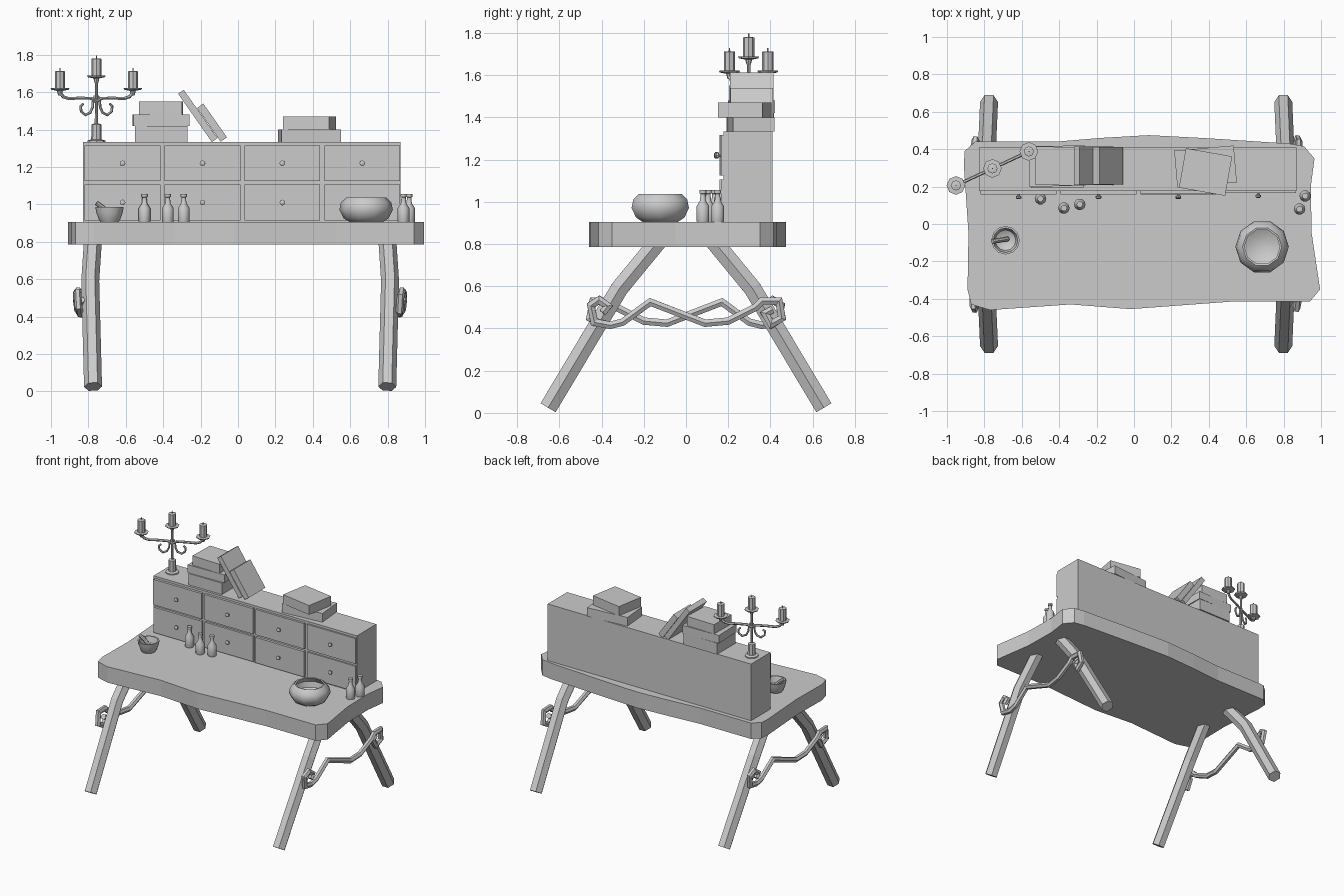
import bpy, bmesh, random
from math import sin, cos, pi, radians
from mathutils import Vector, Matrix

if "Cube" in bpy.data.objects:
    bpy.data.objects.remove(bpy.data.objects["Cube"])

random.seed(4)


def finish(bm, name, smooth=None):
    bmesh.ops.recalc_face_normals(bm, faces=bm.faces)
    me = bpy.data.meshes.new(name)
    bm.to_mesh(me)
    bm.free()
    ob = bpy.data.objects.new(name, me)
    bpy.context.collection.objects.link(ob)
    if smooth:
        me.shade_smooth()
        me.set_sharp_from_angle(angle=radians(smooth))
    return ob


def skin(bm, rings):
    """Bridge consecutive vertex rings and cap both ends."""
    n = len(rings[0])
    vs = [[bm.verts.new(p) for p in r] for r in rings]
    for a, b in zip(vs, vs[1:]):
        for i in range(n):
            j = (i + 1) % n
            bm.faces.new((a[i], a[j], b[j], b[i]))
    bm.faces.new(vs[0])
    bm.faces.new(vs[-1])


def lathe(name, loc, profile, n=10, smooth=40):
    bm = bmesh.new()
    skin(bm, [[(loc[0] + r * cos(2 * pi * i / n), loc[1] + r * sin(2 * pi * i / n), loc[2] + z)
               for i in range(n)] for r, z in profile])
    return finish(bm, name, smooth)


def tube(name, pts, r, ref, n=6, smooth=None):
    """Sweep an n-gon along a path lying roughly in the plane normal to ref."""
    pts, ref = [Vector(p) for p in pts], Vector(ref)
    bm, rings = bmesh.new(), []
    for k, p in enumerate(pts):
        d0 = (p - pts[max(k - 1, 0)]).normalized()
        d1 = (pts[min(k + 1, len(pts) - 1)] - p).normalized()
        t = (d0 + d1).normalized()
        mitre = 1 / max(0.6, t.dot(d1 if d1.length else d0))
        side = t.cross(ref).normalized()
        up = side.cross(t)
        rings.append([p + r * (up * cos(2 * pi * i / n) + side * mitre * sin(2 * pi * i / n))
                      for i in range(n)])
    skin(bm, rings)
    return finish(bm, name, smooth)


def box(name, c, s, rot=0, axis='Z'):
    bm = bmesh.new()
    bmesh.ops.create_cube(bm, size=1, matrix=Matrix.Translation(c)
                          @ Matrix.Rotation(radians(rot), 4, axis) @ Matrix.Diagonal((*s, 1)))
    return finish(bm, name)


# Irregular slab table top
outline = [(-.85, .44), (-.42, .44), (-.18, .46), (.08, .475), (.4, .458), (.83, .43), (.91, .415),
           (.965, .35), (.945, .2), (.95, -.05), (.995, -.35), (.94, -.415), (.52, -.415),
           (.25, -.435), (-.02, -.455), (-.34, -.43), (-.77, -.46), (-.87, -.43), (-.89, -.35),
           (-.885, -.05), (-.91, .32), (-.905, .39)]
bm = bmesh.new()
skin(bm, [[(x, y, z) for x, y in outline] for z in (.785, .905)])
finish(bm, "table_top")

# Four bent hexagonal legs, two side braces ending in curls
for sx, side in ((-1, "left"), (1, "right")):
    x0 = -.775 if sx < 0 else .798
    for sy, end in ((-1, "front"), (1, "back")):
        tube(f"{end}_{side}_leg",
             [(x0, sy * .653, .025), (x0 + sx * .015, sy * .315, .59), (x0, sy * .13, .815)],
             .048, (1, 0, 0))
    wave = [(-.36, .415), (-.30, .43), (-.17, .525), (.09, .425), (.20, .435), (.33, .5)]
    curl0 = [(-.375, .475), (-.40, .50), (-.435, .50), (-.44, .445)]
    curl1 = [(.36, .53), (.44, .53), (.455, .45), (.405, .42), (.375, .47), (.41, .49)]
    curl0 = [(-.395, .475), (-.37, .505), (-.41, .535), (-.45, .51), (-.435, .43)]
    path = curl0 + wave + curl1
    xb = .872 if sx > 0 else -.85
    last = len(path) - 1
    tube(f"{side}_brace",
         [(xb + sx * .012 * cos(3 * pi * k / last), sx * y, z) for k, (y, z) in enumerate(path)],
         .02, (1, 0, 0), 6)

# Drawer cabinet
box("cabinet", (.02, .293, 1.118), (1.70, .232, .43))
for i in range(4):
    for j in range(2):
        x, z = -.617 + i * .427, 1.01 + j * .21
        y = .168 + random.uniform(-.006, .004)
        box("drawer", (x, y + .01, z), (.405, .03, .192))
        knob = lathe("drawer_knob", (0, 0, 0), [(.007, -.01), (.007, .01), (.015, .014),
                                                (.015, .022), (.008, .027)], 8)
        knob.matrix_world = Matrix.Translation((x, y - .003, z)) @ Matrix.Rotation(pi / 2, 4, 'X')

# Book stacks and two leaning books
for c, s, r in (((-.41, .305, 1.377), (.28, .225, .086), 0),
                ((-.412, .31, 1.45), (.30, .215, .06), 1.5),
                ((-.412, .31, 1.516), (.23, .205, .07), -1.5),
                ((.3825, .307, 1.366), (.319, .198, .066), 5),
                ((.3825, .278, 1.435), (.251, .214, .07), -10)):
    box("stacked_book", c, s, r)
box("leaning_book", (-.215, .312, 1.473), (.037, .205, .315), -35, 'Y')
box("leaning_book_small", (-.139, .312, 1.437), (.041, .2, .22), -35, 'Y')

# Large bowl, mortar with pestle
lathe("bowl", (.685, -.122, .9), [(.08, 0), (.12, .025), (.143, .07), (.135, .11), (.105, .138),
                                 (.095, .136), (.118, .1), (.11, .06), (.06, .03)], 10)
lathe("mortar", (-.687, -.087, .9), [(.045, 0), (.058, .02), (.07, .055), (.076, .085), (.066, .085),
                                    (.055, .04), (.03, .025)], 12)
tube("pestle", [(-.675, -.08, .935), (-.725, -.088, .985), (-.757, -.093, 1.008)], .013, (0, 1, 0), 8, 40)

# Bottles
for x, y in ((-.5, .135), (-.375, .085), (-.29, .105), (.915, .15), (.885, .08)):
    lathe("bottle", (x, y, .9), [(.028, 0), (.031, .008), (.031, .08), (.015, .105), (.012, .13),
                                (.012, .138), (.017, .14), (.017, .155)], 10)

# Candelabra: base, stem, curved arms, scrolls and candles
cx, cy, a = -.757, .297, radians(25)


def at(d, z):
    return (cx + d * cos(a), cy + d * sin(a), z)


def candle(d, z):
    lathe("drip_tray", at(d, z), [(.01, -.03), (.016, -.006), (.046, 0), (.05, .008), (.02, .01)], 8)
    lathe("candle", at(d, z), [(.027, .005), (.027, .098), (.02, .1)], 8)
    lathe("wick", at(d, z), [(.004, .1), (.003, .117)], 5)


lathe("candelabra_base", (cx, cy, 1.333), [(.048, 0), (.048, .008), (.028, .014), (.026, .095),
                                          (.009, .1), (.008, .35)], 8)
candle(0, 1.68)
normal = (-sin(a), cos(a), 0)
for s in (-1, 1):
    candle(s * .215, 1.613)
    tube("candle_arm", [at(s * d, z) for d, z in ((0, 1.55), (.03, 1.567), (.1, 1.568), (.165, 1.566),
                                                 (.195, 1.575), (.21, 1.592), (.215, 1.615))],
         .009, normal, 6, 50)
    tube("arm_scroll", [at(s * d, z) for d, z in ((.008, 1.58), (.02, 1.55), (.022, 1.52), (.037, 1.49),
                                                 (.065, 1.478), (.09, 1.497), (.093, 1.525),
                                                 (.078, 1.538))], .007, normal, 6, 50)
